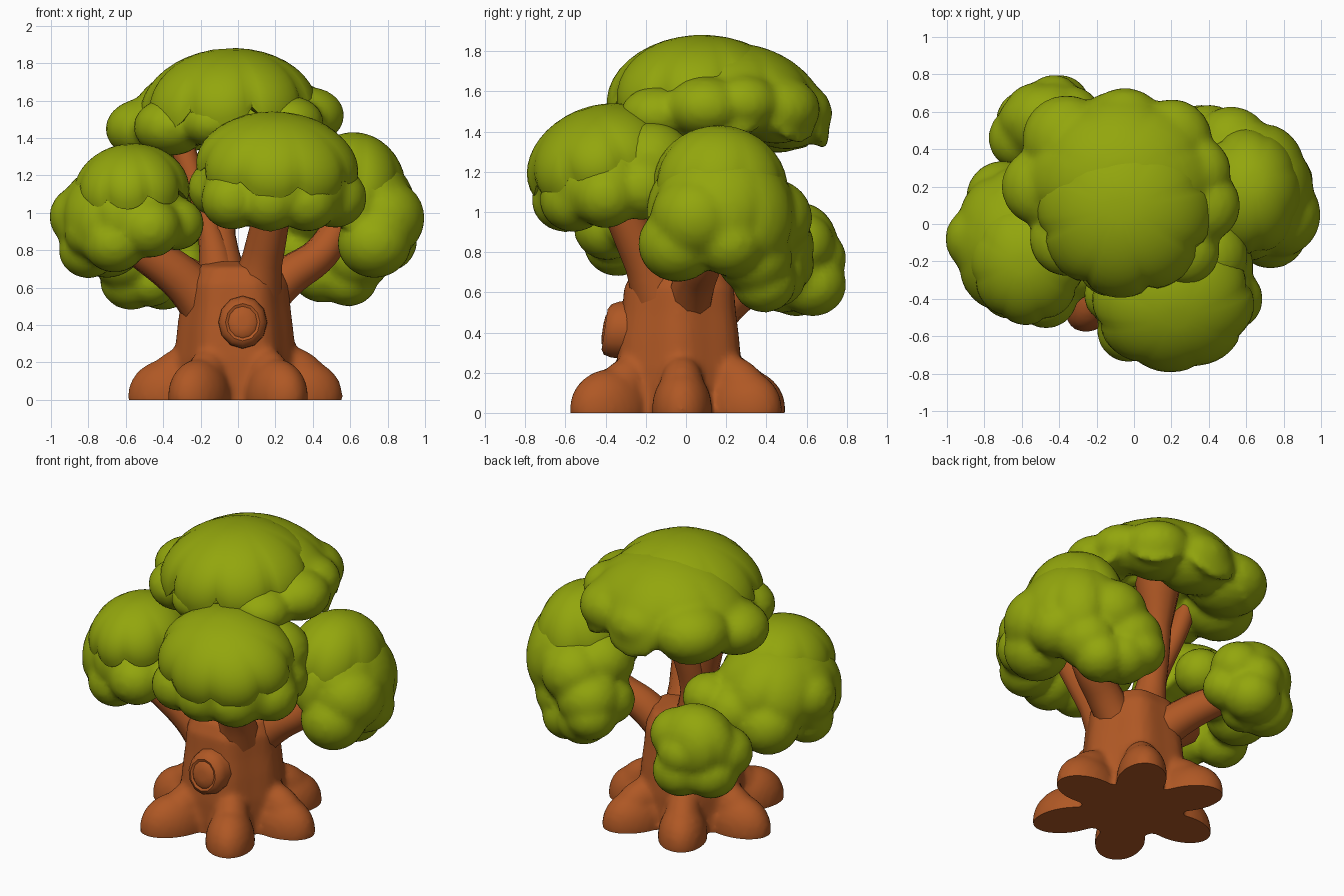
import bpy, bmesh, math
from math import sin, cos, pi, radians
from mathutils import Vector, Matrix, Euler

cube = bpy.data.objects.get("Cube")
if cube:
    bpy.data.objects.remove(cube)


def make_material(name, rgb):
    m = bpy.data.materials.new(name)
    m.use_nodes = True
    m.diffuse_color = (*rgb, 1)
    m.node_tree.nodes["Principled BSDF"].inputs["Base Color"].default_value = (*rgb, 1)
    return m


GREEN = make_material("leaf green", (0.29, 0.38, 0.004))
BROWN = make_material("bark brown", (0.43, 0.097, 0.018))


def finish(name, bm, mat, angle=50):
    bmesh.ops.recalc_face_normals(bm, faces=bm.faces)
    me = bpy.data.meshes.new(name)
    bm.to_mesh(me)
    bm.free()
    me.materials.append(mat)
    ob = bpy.data.objects.new(name, me)
    bpy.context.collection.objects.link(ob)
    bpy.ops.object.select_all(action="DESELECT")
    ob.select_set(True)
    bpy.context.view_layer.objects.active = ob
    bpy.ops.object.shade_smooth_by_angle(angle=radians(angle))
    return ob


# Melt overlapping volumes into one soft skin
def fuse(ob, voxel, rounds):
    mod = ob.modifiers.new("fuse", "REMESH")
    mod.mode = "VOXEL"
    mod.voxel_size = voxel
    mod.use_smooth_shade = True
    soft = ob.modifiers.new("soften", "SMOOTH")
    soft.factor = 0.5
    soft.iterations = rounds


def evaluated_bmesh(ob):
    dg = bpy.context.evaluated_depsgraph_get()
    me = bpy.data.meshes.new_from_object(ob.evaluated_get(dg))
    bm = bmesh.new()
    bm.from_mesh(me)
    bpy.data.objects.remove(ob)
    bpy.data.meshes.remove(me)
    return bm


def placed(center, tilt=(0, 0, 0)):
    rot = Euler([radians(a) for a in tilt]).to_matrix().to_4x4()
    return Matrix.Translation(center) @ rot


def skin(bm, rings):
    n = len(rings[0])
    for a, b in zip(rings, rings[1:]):
        for i in range(n):
            j = (i + 1) % n
            bm.faces.new((a[i], a[j], b[j], b[i]))
    bm.faces.new(rings[0])
    bm.faces.new(rings[-1])


# Scalloped leaf dome: puffs grow toward the rim, hollow underneath
def dome(bm, center, radii, lobes, tilt, rim, phase, puff=0.1):
    m = placed(center, tilt)
    segs, steps = lobes * 8, 12
    rings = []
    for s in range(1, steps + 4):
        ring = []
        for i in range(segs):
            t = 2 * pi * i / segs
            lobe = abs(cos(lobes * t / 2 + phase)) ** 0.6
            k = min(s / steps, 1)
            phi = k * radians(rim - 18 + 18 * lobe)
            r = sin(phi) * (1 - puff * 0.6 * (1 - lobe) * k * k + puff * 0.4 * lobe * k)
            z = cos(phi)
            if s > steps:
                u = (s - steps) / 4
                r *= 1 - u
                z += u * 0.4
            p = Vector((r * cos(t) * radii[0], r * sin(t) * radii[1], z * radii[2]))
            ring.append(bm.verts.new(m @ p))
        rings.append(ring)
    skin(bm, rings)


def ball(bm, center, radii, tilt=(0, 0, 0)):
    m = placed(center, tilt) @ Matrix.Diagonal((*radii, 1))
    bmesh.ops.create_icosphere(bm, subdivisions=3, radius=1, matrix=m)


# A crisp scalloped cap over a soft skirt of puffs
def clump(name, cap, skirt, puffs, flat=0.95):
    if cap:
        bm = bmesh.new()
        dome(bm, *cap)
        finish(name + "_cap", bm, GREEN)
    bm = bmesh.new()
    dome(bm, *skirt)
    for x, y, z, r in puffs:
        ball(bm, (x, y, z), (r, r, r * flat))
    fuse(finish(name + "_skirt", bm, GREEN), 0.025, 3)


# Foliage: domes are (center, radii, lobes, tilt, rim angle, phase)
clump("crown_foliage",
      ((-0.05, 0.08, 1.55), (0.46, 0.46, 0.33), 8, (0, -4, 0), 106, 0.4),
      ((-0.06, 0.24, 1.44), (0.53, 0.46, 0.4), 8, (-4, -3, 0), 104, 0.0),
      [(-0.5, 0.2, 1.45, 0.21), (0.37, 0.1, 1.52, 0.2), (0.2, 0.45, 1.51, 0.22),
       (-0.05, 0.5, 1.49, 0.23), (-0.36, 0.45, 1.48, 0.24), (-0.36, -0.08, 1.46, 0.2),
       (0.27, -0.14, 1.48, 0.19), (0.33, 0.28, 1.54, 0.19), (-0.13, -0.22, 1.48, 0.17)], 0.78)

clump("front_foliage",
      ((0.21, -0.42, 1.25), (0.42, 0.37, 0.28), 8, (18, 4, 0), 104, 0.3),
      ((0.2, -0.38, 1.14), (0.43, 0.36, 0.34), 8, (8, 0, 0), 116, 0.0),
      [(-0.03, -0.57, 1.07, 0.17), (0.17, -0.6, 1.06, 0.17), (0.37, -0.56, 1.06, 0.17),
       (0.52, -0.4, 1.08, 0.17), (-0.12, -0.38, 1.13, 0.15), (0.4, -0.17, 1.25, 0.21),
       (0.12, -0.14, 1.28, 0.2), (0.47, -0.22, 1.12, 0.17)])

clump("right_foliage",
      ((-0.57, -0.2, 1.12), (0.3, 0.33, 0.25), 8, (4, -6, 0), 108, 0.3),
      ((-0.61, -0.1, 0.98), (0.36, 0.4, 0.31), 8, (0, -12, 0), 116, 0.0),
      [(-0.8, -0.13, 0.8, 0.16), (-0.83, -0.08, 0.98, 0.18), (-0.66, -0.34, 0.84, 0.17),
       (-0.47, -0.39, 0.92, 0.17), (-0.33, -0.26, 0.94, 0.15), (-0.7, 0.14, 0.84, 0.2),
       (-0.5, 0.2, 0.9, 0.19), (-0.33, 0.23, 0.95, 0.16), (-0.77, -0.26, 0.9, 0.16)])

clump("left_foliage",
      ((0.61, 0.17, 1.12), (0.28, 0.33, 0.31), 7, (-10, 8, 0), 110, 0.3),
      ((0.64, 0.18, 0.98), (0.31, 0.37, 0.35), 7, (-14, 10, 0), 116, 0.0),
      [(0.77, 0.05, 0.97, 0.23), (0.73, -0.04, 0.84, 0.2), (0.78, 0.22, 0.85, 0.18),
       (0.64, 0.34, 0.77, 0.19), (0.59, 0.39, 0.65, 0.16), (0.45, 0.43, 0.68, 0.17),
       (0.4, 0.44, 0.83, 0.2), (0.52, 0.42, 0.97, 0.21), (0.33, 0.34, 0.8, 0.16),
       (0.36, 0.48, 0.74, 0.16), (0.42, 0.28, 1.02, 0.2)])

clump("back_foliage", None,
      ((-0.47, 0.55, 0.81), (0.25, 0.21, 0.24), 6, (-8, -6, 0), 112, 0.0),
      [(-0.57, 0.55, 0.64, 0.17), (-0.4, 0.63, 0.64, 0.17), (-0.61, 0.46, 0.75, 0.17),
       (-0.34, 0.57, 0.84, 0.17), (-0.46, 0.48, 0.63, 0.14), (-0.43, 0.65, 0.77, 0.15),
       (-0.3, 0.5, 0.72, 0.14)])

# Trunk and six rounded roots, melted together and sliced flat at the ground
bm = bmesh.new()
profile = [(0.31, -0.08), (0.315, 0.1), (0.315, 0.22), (0.3, 0.38), (0.285, 0.5), (0.275, 0.62), (0.23, 0.71), (0.1, 0.74)]
rings = []
for r, z in profile:
    rings.append([bm.verts.new((-0.015 + r * (1 + 0.04 * cos(6 * t)) * cos(t),
                                -0.035 + r * (1 + 0.04 * cos(6 * t)) * sin(t) * 1.03, z))
                  for t in (2 * pi * i / 36 for i in range(36))])
skin(bm, rings)
for i, reach in enumerate((0.55, 0.55, 0.57, 0.58, 0.62, 0.62)):
    a = i * pi / 3
    d = Vector((cos(a), sin(a), 0))
    turn = math.degrees(a)
    ball(bm, d * (reach - 0.21) + Vector((0, -0.02, 0.02)), (0.22, 0.15, 0.2), (0, 0, turn))
    ball(bm, d * 0.33 + Vector((0, -0.02, 0.13)), (0.19, 0.11, 0.13), (0, 40, turn))
base = finish("trunk_blank", bm, BROWN)
fuse(base, 0.02, 4)
bm = evaluated_bmesh(base)
cut = bmesh.ops.bisect_plane(bm, geom=bm.verts[:] + bm.edges[:] + bm.faces[:],
                             plane_co=(0, 0, 0), plane_no=(0, 0, -1), clear_outer=True)
rim = [e for e in cut["geom_cut"] if isinstance(e, bmesh.types.BMEdge)]
bmesh.ops.contextual_create(bm, geom=rim)
finish("trunk_and_roots", bm, BROWN)

# Knot on the front of the trunk: soft collar around a blunt plug
bm = bmesh.new()
rings = []
for r, y in ((0.145, -0.26), (0.14, -0.35), (0.125, -0.39), (0.1, -0.405),
             (0.085, -0.398), (0.07, -0.41), (0.03, -0.415)):
    rings.append([bm.verts.new((0.025 + r * 0.92 * cos(t), y + 0.15 * r * sin(t), 0.415 + r * sin(t)))
                  for t in (2 * pi * i / 12 for i in range(12))])
skin(bm, rings)
finish("knot", bm, BROWN, 45)


# Branches: tapered curves turned into meshes, as (x, y, z, radius) points
def branch(name, points):
    cu = bpy.data.curves.new(name, "CURVE")
    cu.dimensions = "3D"
    cu.bevel_depth = 1
    cu.bevel_resolution = 3
    cu.resolution_u = 6
    cu.use_fill_caps = True
    sp = cu.splines.new("BEZIER")
    sp.bezier_points.add(len(points) - 1)
    for bp, (x, y, z, r) in zip(sp.bezier_points, points):
        bp.co = (x, y, z)
        bp.radius = r
        bp.handle_left_type = bp.handle_right_type = "AUTO"
    path = bpy.data.objects.new(name + "_path", cu)
    bpy.context.collection.objects.link(path)
    finish(name, evaluated_bmesh(path), BROWN)


branch("crown_branch", [(-0.04, 0, 0.45, 0.16), (-0.1, 0.05, 0.88, 0.09), (-0.07, 0.13, 1.22, 0.09), (-0.03, 0.19, 1.52, 0.15)])
branch("crown_side_branch", [(-0.08, -0.02, 0.5, 0.14), (-0.15, 0.01, 0.9, 0.065), (-0.28, 0.08, 1.3, 0.065), (-0.33, 0.1, 1.46, 0.06)])
branch("front_branch", [(0.06, -0.08, 0.45, 0.17), (0.13, -0.2, 0.75, 0.11), (0.2, -0.35, 1.08, 0.095)])
branch("right_branch", [(-0.08, -0.05, 0.38, 0.16), (-0.27, -0.1, 0.62, 0.125), (-0.54, -0.16, 0.82, 0.1)])
branch("left_branch", [(0.08, 0, 0.47, 0.12), (0.26, 0.04, 0.65, 0.11), (0.45, 0.1, 0.79, 0.095), (0.56, 0.15, 0.98, 0.08)])
branch("back_branch", [(-0.03, 0.06, 0.42, 0.13), (-0.18, 0.24, 0.59, 0.11), (-0.4, 0.46, 0.74, 0.09)])
